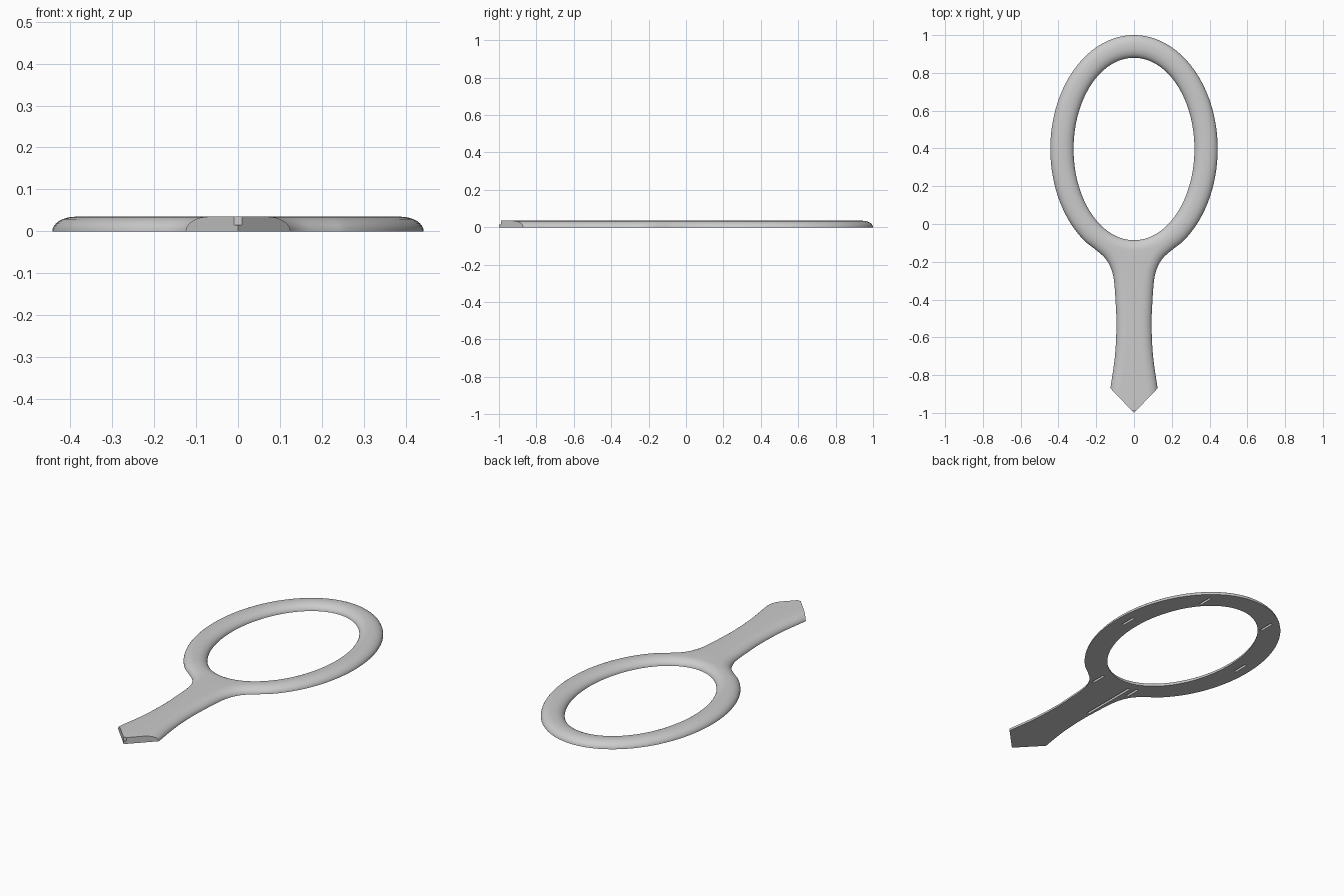
import bpy, bmesh, math
from mathutils import Vector

if "Cube" in bpy.data.objects:
    bpy.data.objects.remove(bpy.data.objects["Cube"])

HEIGHT, ROUND, STEPS = 0.035, 0.056, 8
CY = 0.397                                   # centre of the oval ring
gray = bpy.data.materials.new("light gray")
gray.diffuse_color = (0.6, 0.6, 0.6, 1)
gray.use_nodes = True
gray.node_tree.nodes["Principled BSDF"].inputs["Base Color"].default_value = gray.diffuse_color


def ellipse(ax, ay, a):
    return Vector((ax * math.cos(a), CY + ay * math.sin(a)))


def smooth(pts, n):
    """Catmull-Rom curve through pts, skipping the first point."""
    p = [2 * pts[0] - pts[1]] + pts + [2 * pts[-1] - pts[-2]]
    out = []
    for i in range(1, len(p) - 2):
        a, b, c, d = p[i - 1:i + 3]
        for k in range(1, n + 1):
            t = k / n
            out.append(0.5 * (2 * b + (c - a) * t + (2 * a - 5 * b + 4 * c - d) * t * t
                              + (3 * b - a - 3 * c + d) * t ** 3))
    return out


# right half of the outline: ring top, down the ring, along the handle
join = math.asin((-0.10 - CY) / 0.603)
half = [ellipse(0.443, 0.603, math.pi / 2 + (join - math.pi / 2) * i / 48) for i in range(49)]
handle = [(0.202, -0.137), (0.152, -0.182), (0.122, -0.235), (0.106, -0.30),
          (0.097, -0.42), (0.093, -0.54), (0.101, -0.70), (0.125, -0.87)]
half += smooth([half[-1]] + [Vector(h) for h in handle], 6)
inner = [ellipse(0.32, 0.483, 2 * math.pi * i / 96) for i in range(96)]


def outer_loop(d):
    """Outline moved inward by d; the pointed end stays upright."""
    pts = []
    for i, p in enumerate(half):
        if i == 0:
            pts.append(Vector((0, p.y - d)))
        elif i == len(half) - 1:
            pts.append(Vector((p.x - d, p.y - d * 0.13 / 0.125)))
        else:
            t = (half[i + 1] - half[i - 1]).normalized()
            pts.append(p + Vector((t.y, -t.x)) * d)
    mirrored = [Vector((-p.x, p.y)) for p in reversed(pts[1:])]
    return pts + [Vector((0, -1))] + mirrored


def inner_loop(d):
    pts = []
    for i, p in enumerate(inner):
        t = (inner[(i + 1) % 96] - inner[i - 1]).normalized()
        pts.append(p + Vector((t.y, -t.x)) * d)
    return pts


# frame: both outlines rise with a rounded shoulder, flat above and below
bm = bmesh.new()
ends = {0: [], STEPS: []}
for loop in (outer_loop, inner_loop):
    prev = None
    for s in range(STEPS + 1):
        a = math.pi / 2 * s / STEPS
        z = HEIGHT * math.sin(a)
        ring = [bm.verts.new((p.x, p.y, z)) for p in loop(ROUND * (1 - math.cos(a)))]
        n = len(ring)
        if prev:
            for i in range(n):
                j = (i + 1) % n
                bm.faces.new((prev[i], prev[j], ring[j], ring[i]))
        if s in ends:
            ends[s].append(ring)
        prev = ring
for rings in ends.values():
    edges = [bm.edges.get((r[i - 1], r[i])) for r in rings for i in range(len(r))]
    bmesh.ops.triangle_fill(bm, edges=edges, use_beauty=True)
bmesh.ops.recalc_face_normals(bm, faces=bm.faces)
mesh = bpy.data.meshes.new("mirror_frame")
bm.to_mesh(mesh)
bm.free()
mesh.materials.append(gray)
frame = bpy.data.objects.new("mirror_frame", mesh)
bpy.context.collection.objects.link(frame)

# cutters: slots in the underside and the blunted tip
boxes = [(s * x, y, 0, 0.014, 0.09, 0.024) for s in (-1, 1)
         for x, y in ((0.21, 0.83), (0.385, 0.41), (0.115, -0.155))]
boxes += [(-0.075, -0.30, 0, 0.014, 0.34, 0.024), (0, -1.04, 0.065, 0.2, 0.1, 0.1)]
bm = bmesh.new()
for x, y, z, sx, sy, sz in boxes:
    verts = bmesh.ops.create_cube(bm, size=1)["verts"]
    for v in verts:
        v.co = Vector((v.co.x * sx + x, v.co.y * sy + y, v.co.z * sz + z))
mesh = bpy.data.meshes.new("slot_cutter")
bm.to_mesh(mesh)
bm.free()
mesh.materials.append(gray)
cutter = bpy.data.objects.new("slot_cutter", mesh)
bpy.context.collection.objects.link(cutter)
cutter.hide_render = True

# apply the cut, remove the cutter, shade
mod = frame.modifiers.new("slots", 'BOOLEAN')
mod.operation, mod.solver, mod.object = 'DIFFERENCE', 'EXACT', cutter
bpy.context.view_layer.objects.active = frame
frame.select_set(True)
cutter.select_set(False)
bpy.ops.object.modifier_apply(modifier=mod.name)
bpy.data.objects.remove(cutter)
bpy.ops.object.shade_smooth_by_angle(angle=math.radians(35))
